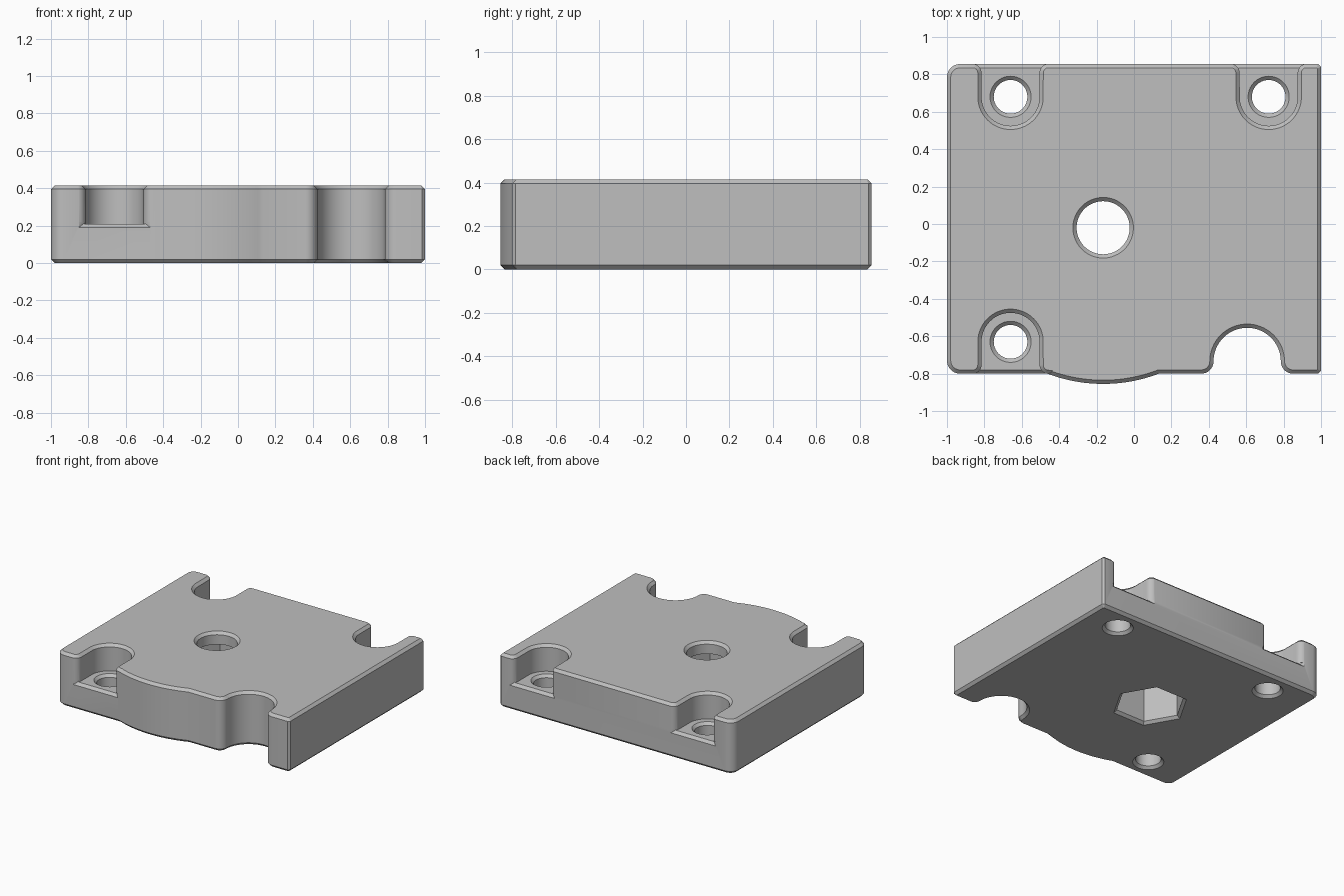
import bpy, bmesh
from math import cos, sin, radians, sqrt
from mathutils import Vector

cube = bpy.data.objects.get("Cube")
if cube:
    bpy.data.objects.remove(cube, do_unlink=True)

TOP, FLOOR, BEVEL = 0.415, 0.21, 0.02
FRONT, BACK = -0.80, 0.855


def arc(cx, cy, r, start, end, steps):
    """Points along an arc, ends included, angles in degrees."""
    angles = [radians(start + (end - start) * i / steps) for i in range(steps + 1)]
    return [Vector((cx + r * cos(a), cy + r * sin(a))) for a in angles]


def circle(cx, cy, r, sides):
    return arc(cx, cy, r, 0, 360, sides)[:-1]


def grow(points, d):
    """Offset a counter-clockwise outline outwards by d with mitred corners."""
    result = []
    for i, p in enumerate(points):
        e1 = (p - points[i - 1]).normalized()
        e2 = (points[(i + 1) % len(points)] - p).normalized()
        n1, n2 = Vector((e1.y, -e1.x)), Vector((e2.y, -e2.x))
        result.append(p + (n1 + n2) * d / (1 + n1.dot(n2)))
    return result


def finish(name, bm):
    bmesh.ops.recalc_face_normals(bm, faces=bm.faces)
    mesh = bpy.data.meshes.new(name)
    bm.to_mesh(mesh)
    bm.free()
    obj = bpy.data.objects.new(name, mesh)
    bpy.context.collection.objects.link(obj)
    return obj


def prism(name, outline, layers):
    """Stack offset copies of an outline; layers are (offset, height)."""
    bm = bmesh.new()
    rings = [[bm.verts.new((p.x, p.y, z)) for p in grow(outline, d)] for d, z in layers]
    n = len(outline)
    for low, high in zip(rings, rings[1:]):
        for i in range(n):
            j = (i + 1) % n
            bm.faces.new((low[i], low[j], high[j], high[i]))
    bm.faces.new(rings[0][::-1])
    bm.faces.new(rings[-1])
    return finish(name, bm)


def cut(body, cutter):
    cutter.hide_render = True
    mod = body.modifiers.new("cut", 'BOOLEAN')
    mod.operation = 'DIFFERENCE'
    mod.solver = 'EXACT'
    mod.object = cutter
    bpy.context.view_layer.objects.active = body
    bpy.ops.object.modifier_apply(modifier=mod.name)
    bpy.data.objects.remove(cutter, do_unlink=True)


# Plate outline: rounded left corners, bulged front edge, round notch, clipped right corners
hx, hy, bulge = -0.165, -0.02, 0.835
half = sqrt(bulge ** 2 - (FRONT - hy) ** 2)
bulge_arc = [Vector((hx + half * t / 12, hy - sqrt(bulge ** 2 - (half * t / 12) ** 2)))
             for t in range(-12, 13)]
fr, nr, nx = 0.065, 0.18, 0.605
ny = FRONT + fr
clip = 0.015
outline = arc(-0.93, FRONT + 0.07, 0.07, 180, 270, 10)
outline += bulge_arc
outline += arc(nx - nr - fr, ny, fr, -90, 0, 10)
outline += arc(nx, ny, nr, 180, 0, 32)[1:-1]
outline += arc(nx + nr + fr, ny, fr, 180, 270, 10)
outline += [Vector((1 - clip, FRONT)), Vector((1, FRONT + clip)),
            Vector((1, BACK - clip)), Vector((1 - clip, BACK))]
outline += arc(-0.93, BACK - 0.07, 0.07, 90, 180, 10)
plate = prism("plate", outline,
              [(-BEVEL, 0), (0, BEVEL), (0, TOP - BEVEL), (-BEVEL, TOP)])


# Screw pockets: open U shape with flared mouth, bevelled lip and through hole
def screw_pocket(x, y, wall):
    side = -1 if wall > y else 1
    w = abs(wall - y) + 0.002
    r, f = 0.155, 0.05
    shape = [Vector((r + f, -w - 0.1))]
    shape += arc(r + f, -w + f, f, 270, 180, 8)
    shape += arc(0, 0, r, 0, 180, 32)[1:-1]
    shape += arc(-r - f, -w + f, f, 0, -90, 8)
    shape += [Vector((-r - f, -w - 0.1))]
    centre = Vector((x, y))
    shape = [centre + p * side for p in shape]
    cut(plate, prism("pocket_cutter", shape,
                     [(0, FLOOR), (0, TOP - BEVEL), (0.03, TOP + 0.01)]))
    bm = bmesh.new()
    w = abs(wall - y)
    for s in (-1, 1):
        for px, py, pz in ((0.155, 0.03, 0.01), (0.225, -0.03, -0.05), (0.225, -0.03, 0.01)):
            bm.verts.new((x + s * px, y + side * (py - w), FLOOR + pz))
    bmesh.ops.convex_hull(bm, input=bm.verts)
    cut(plate, finish("lip_cutter", bm))
    cut(plate, prism("screw_hole_cutter", circle(x, y, 0.09, 40),
                     [(0.03, -0.01), (0, BEVEL), (0, FLOOR - BEVEL), (0.03, FLOOR + 0.01)]))


screw_pocket(-0.66, 0.68, BACK)
screw_pocket(0.72, 0.68, BACK)
screw_pocket(-0.66, -0.63, FRONT)

# Hexagonal nut recess from below and round bolt hole from above
cut(plate, prism("nut_cutter", circle(hx, hy, 0.25, 6),
                 [(0.03, -0.01), (0, BEVEL), (0, 0.32)]))
cut(plate, prism("bolt_hole_cutter", circle(hx, hy, 0.142, 48),
                 [(0, 0.28), (0, TOP - BEVEL), (0.03, TOP + 0.01)]))

# Single grey finish
grey = bpy.data.materials.new("plain_grey")
grey.use_nodes = True
colour = (0.52, 0.52, 0.52, 1)
grey.diffuse_color = colour
grey.node_tree.nodes["Principled BSDF"].inputs["Base Color"].default_value = colour
plate.data.materials.clear()
plate.data.materials.append(grey)
for poly in plate.data.polygons:
    poly.material_index = 0

bpy.ops.object.select_all(action='DESELECT')
plate.select_set(True)
bpy.context.view_layer.objects.active = plate
bpy.ops.object.shade_smooth_by_angle(angle=radians(30))
